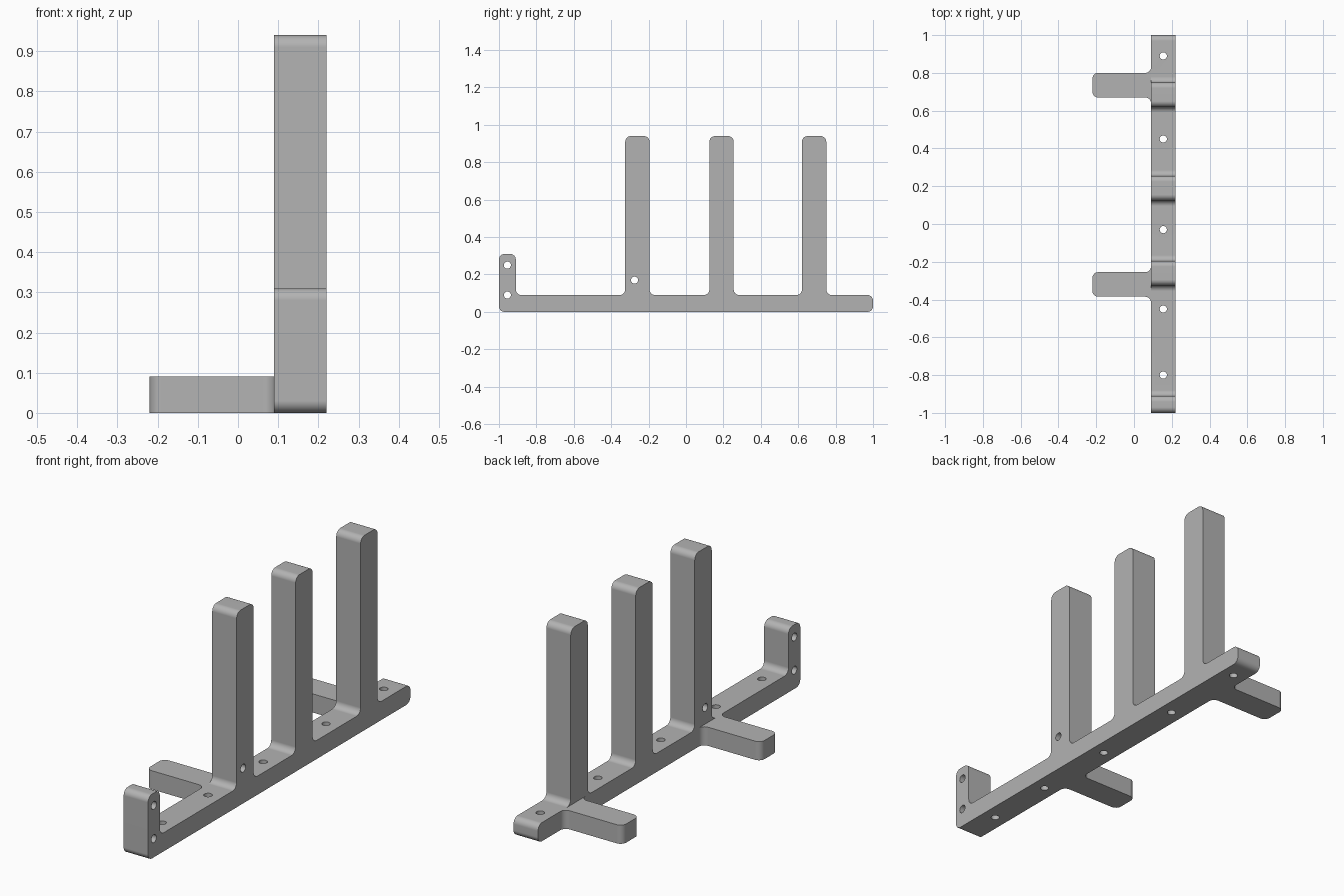
import bpy, bmesh, math
from mathutils import Vector, Matrix

cube = bpy.data.objects.get("Cube")
if cube:
    bpy.data.objects.remove(cube)

R = 0.03                 # rounding radius
X0, X1 = 0.09, 0.22      # beam width range
H = 0.09                 # beam thickness
W = 0.13                 # post and arm width

grey = bpy.data.materials.new("plain grey")
grey.use_nodes = True
grey.diffuse_color = (0.45, 0.45, 0.45, 1)
grey.node_tree.nodes["Principled BSDF"].inputs["Base Color"].default_value = (0.45, 0.45, 0.45, 1)


def rounded(points, steps=6):
    """Round the corners of a closed outline of (u, v, radius)."""
    out = []
    for i, (u, v, r) in enumerate(points):
        p = Vector((u, v))
        if r == 0:
            out.append(p)
            continue
        a = (Vector(points[i - 1][:2]) - p).normalized() * r
        b = (Vector(points[(i + 1) % len(points)][:2]) - p).normalized() * r
        for k in range(steps + 1):
            t = k / steps * math.pi / 2
            out.append(p + a * (1 - math.sin(t)) + b * (1 - math.cos(t)))
    return out


def prism(name, outline, to_3d, depth):
    """Extrude an outline into a solid."""
    bm = bmesh.new()
    face = bm.faces.new([bm.verts.new(to_3d(p)) for p in outline])
    new = bmesh.ops.extrude_face_region(bm, geom=[face])["geom"]
    bmesh.ops.translate(bm, vec=depth, verts=[g for g in new if isinstance(g, bmesh.types.BMVert)])
    bmesh.ops.recalc_face_normals(bm, faces=bm.faces)
    return make_object(name, bm)


def make_object(name, bm):
    mesh = bpy.data.meshes.new(name)
    bm.to_mesh(mesh)
    bm.free()
    mesh.materials.append(grey)
    ob = bpy.data.objects.new(name, mesh)
    bpy.context.collection.objects.link(ob)
    return ob


def combine(target, tool, operation):
    mod = target.modifiers.new("combine", "BOOLEAN")
    mod.operation, mod.solver, mod.object = operation, "EXACT", tool
    bpy.context.view_layer.objects.active = target
    bpy.ops.object.modifier_apply(modifier=mod.name)
    bpy.data.objects.remove(tool)


# Beam with front stop and three posts, as one side outline
side = [(-1, 0, R), (-1, 0.31, R), (-0.91, 0.31, R), (-0.91, H, R)]
for y in (-0.26, 0.19, 0.685):
    a, b = y - W / 2, y + W / 2
    side += [(a, H, R), (a, 0.94, R), (b, 0.94, R), (b, H, R)]
side += [(1, H, R), (1, 0, R)]
rack = prism("rack_frame", rounded(side), lambda p: (X0, p.x, p.y), (X1 - X0, 0, 0))

# Two stabilising arms with filleted roots
for y in (-0.32, 0.735):
    a, b = y - W / 2, y + W / 2
    arm = [(X0 + R, a - R, 0), (X0, a - R, 0), (X0, a, R), (-X1, a, R),
           (-X1, b, R), (X0, b, R), (X0, b + R, 0), (X0 + R, b + R, 0)]
    # The root corner is already tangent, so it is rounded inside its flange
    foot = prism("arm", rounded(arm), lambda p: (p.x, p.y, 0), (0, 0, H))
    combine(rack, foot, "UNION")

# Screw holes: down through the beam, and across the stop and first post
mid = (X0 + X1) / 2
across = Matrix.Rotation(math.pi / 2, 4, "Y")
holes = [(Matrix.Translation((mid, y, H / 2)), 0.14) for y in (-0.8, -0.45, -0.03, 0.45, 0.89)]
holes += [(Matrix.Translation((mid, y, z)) @ across, 0.3)
          for y, z in ((-0.955, 0.25), (-0.955, 0.09), (-0.275, 0.17))]
bm = bmesh.new()
for place, length in holes:
    bmesh.ops.create_cone(bm, cap_ends=True, segments=24, radius1=0.019, radius2=0.019,
                          depth=length, matrix=place)
combine(rack, make_object("hole_cutter", bm), "DIFFERENCE")

# Smooth rounded edges, keep flat sides flat
bpy.ops.object.select_all(action="DESELECT")
rack.select_set(True)
bpy.context.view_layer.objects.active = rack
bpy.ops.object.shade_smooth_by_angle(angle=math.radians(30))
weighted = rack.modifiers.new("flat sides", "WEIGHTED_NORMAL")
weighted.keep_sharp = True
